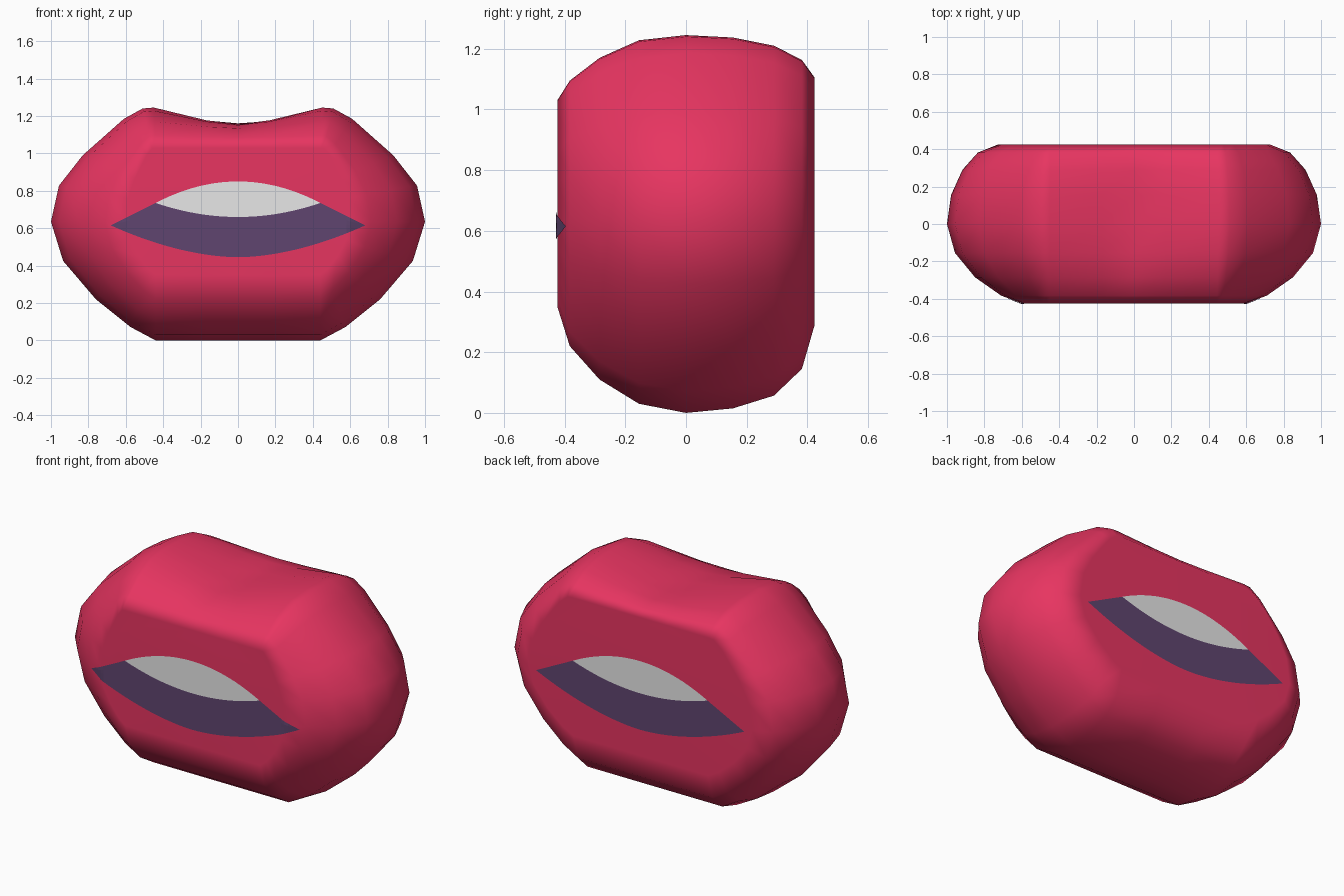
import bpy, bmesh, math
from mathutils import Vector
from mathutils.bvhtree import BVHTree

if "Cube" in bpy.data.objects:
    bpy.data.objects.remove(bpy.data.objects["Cube"])


def material(name, rgb):
    m = bpy.data.materials.new(name)
    m.diffuse_color = (*rgb, 1)
    m.use_nodes = True
    m.node_tree.nodes["Principled BSDF"].inputs["Base Color"].default_value = m.diffuse_color
    return m


RED = material("lip red", (0.82, 0.036, 0.122))
DARK = material("dark purple", (0.115, 0.06, 0.16))
WHITE = material("tooth white", (0.88, 0.88, 0.88))

# Lip outline, right half from top to bottom: x, z, depth of the cupid's bow dip
MID, TOP, CORE = 0.635, 1.245, 0.44
OUTLINE = [(0, 1.245, 0.09), (0.17, 1.245, 0.068), (0.45, 1.245, 0), (0.51, 1.24, 0),
           (0.61, 1.185, 0), (0.83, 0.99, 0), (0.957, 0.828, 0), (1.0, 0.635, 0),
           (0.935, 0.425, 0), (0.76, 0.22, 0), (0.575, 0.072, 0), (0.44, 0, 0), (0.17, 0, 0), (0, 0, 0)]
# Slices front to back: y, half width, top z, bottom z, share of the dip
SLICES = [(-0.424, 0.60, 1.03, 0.35, 0), (-0.383, 0.71, 1.095, 0.22, 0.1),
          (-0.285, 0.85, 1.17, 0.11, 0.4), (-0.155, 0.957, 1.228, 0.03, 0.85),
          (0, 1.0, 1.245, 0.0, 1), (0.155, 0.978, 1.237, 0.015, 0.9),
          (0.29, 0.917, 1.21, 0.057, 0.55), (0.382, 0.835, 1.163, 0.145, 0.2),
          (0.424, 0.73, 1.105, 0.29, 0)]


def slice_points(y, half, top, bottom, dip):
    kx = (half - CORE) / (1 - CORE)
    pts = []
    for x, z, d in OUTLINE:
        nx = CORE + (x - CORE) * kx if x > CORE else x
        kz = (top - MID) / (TOP - MID) if z > MID else (MID - bottom) / MID
        pts.append((nx, y, MID + (z - MID) * kz - d * dip))
    return pts + [(-x, y, z) for x, y, z in pts[-2:0:-1]]


# Solid lips: lofted slices with flat front and back
bm = bmesh.new()
rings = [[bm.verts.new(p) for p in slice_points(*s)] for s in SLICES]
for a, b in zip(rings, rings[1:]):
    n = len(a)
    for i in range(n):
        j = (i + 1) % n
        bm.faces.new((a[i], a[j], b[j], b[i]))
caps = [bm.faces.new(rings[0]), bm.faces.new(rings[-1])]
bmesh.ops.recalc_face_normals(bm, faces=bm.faces[:])
surface = BVHTree.FromBMesh(bm)
mesh = bpy.data.meshes.new("lips")
bm.to_mesh(mesh)
bm.free()
mesh.materials.append(RED)
lips = bpy.data.objects.new("lips", mesh)
bpy.context.collection.objects.link(lips)
bpy.context.view_layer.objects.active = lips
lips.select_set(True)
bpy.ops.object.shade_smooth_by_angle(angle=math.radians(65))
lips.modifiers.new("weighted normals", 'WEIGHTED_NORMAL').keep_sharp = True


# Mouth opening curves
def upper(x):
    a = abs(x)
    if a > 0.44:
        return 0.615 + (0.68 - a) / 0.24 * 0.12
    return 0.85 - 0.115 * (a / 0.44) ** 2


def lower(x):
    return 0.445 + 0.17 * (abs(x) / 0.68) ** 1.8


def teeth_edge(x):
    if abs(x) > 0.44:
        return upper(x)
    return 0.66 + 0.075 * (x / 0.44) ** 2


def plate(name, half, low, high, side, mat):
    """Thin sheet between two curves, laid onto the lips."""
    bm = bmesh.new()
    cols, rows, grid = 68, 4, []
    for i in range(cols + 1):
        x = -half + 2 * half * i / cols
        col = []
        for j in range(rows + 1):
            z = low(x) + (high(x) - low(x)) * j / rows
            hit = surface.ray_cast(Vector((x, side * 2, z)), Vector((0, -side, 0)))[0]
            col.append(bm.verts.new((x, hit.y + side * 0.004, z)))
        grid.append(col)
    for a, b in zip(grid, grid[1:]):
        for j in range(rows):
            quad = (a[j], b[j], b[j + 1], a[j + 1])
            bm.faces.new(quad if side < 0 else quad[::-1])
    bmesh.ops.remove_doubles(bm, verts=bm.verts[:], dist=0.0002)
    me = bpy.data.meshes.new(name)
    bm.to_mesh(me)
    bm.free()
    me.materials.append(mat)
    bpy.context.collection.objects.link(bpy.data.objects.new(name, me))


# Same mouth painted on the front and the back
for label, side in (("front", -1), ("back", 1)):
    plate(label + "_mouth", 0.68, lower, teeth_edge, side, DARK)
    plate(label + "_teeth", 0.44, teeth_edge, upper, side, WHITE)
